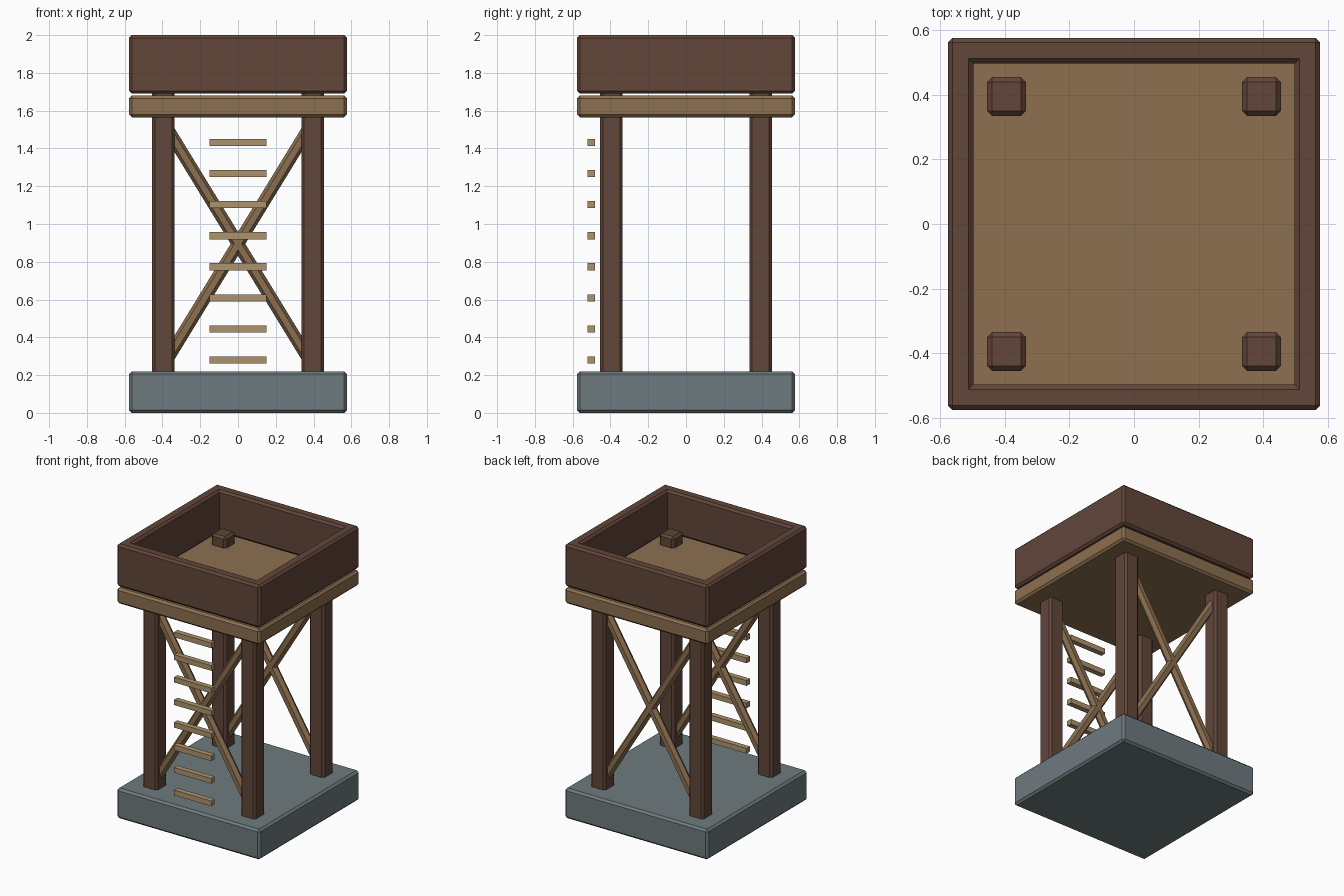
import bpy
from mathutils import Vector

if "Cube" in bpy.data.objects:
    bpy.data.objects.remove(bpy.data.objects["Cube"])


def material(name, rgb):
    m = bpy.data.materials.new(name)
    m.diffuse_color = (*rgb, 1)
    m.use_nodes = True
    m.node_tree.nodes["Principled BSDF"].inputs["Base Color"].default_value = m.diffuse_color
    return m


STONE = material("stone", (0.156, 0.195, 0.209))
DARK = material("dark_wood", (0.122, 0.061, 0.042))
PLANK = material("plank_wood", (0.262, 0.162, 0.080))
RUNG = material("rung_wood", (0.413, 0.296, 0.150))


def box(name, lo, hi, mat, bevel=0.015):
    """Axis-aligned box between two corners with chamfered edges."""
    lo, hi = Vector(lo), Vector(hi)
    bpy.ops.mesh.primitive_cube_add(size=1, location=(lo + hi) / 2)
    ob = bpy.context.object
    ob.name = name
    for v in ob.data.vertices:
        v.co *= hi - lo
    ob.data.materials.append(mat)
    if bevel:
        mod = ob.modifiers.new("chamfer", 'BEVEL')
        mod.width = bevel
        mod.segments = 1
    return ob


def beam(name, a, b, radius, mat):
    """Six-sided beam between two points."""
    a, b = Vector(a), Vector(b)
    bpy.ops.mesh.primitive_cylinder_add(vertices=6, radius=radius,
                                        depth=(b - a).length, location=(a + b) / 2)
    ob = bpy.context.object
    ob.name = name
    ob.rotation_euler = (b - a).to_track_quat('Z', 'Y').to_euler()
    ob.data.materials.append(mat)


W = 0.577      # half width of base, deck and parapet
T = 0.08       # parapet thickness
L = 0.395      # leg centre offset
H = 0.06       # leg half width

# Foundation and deck
box("stone_base", (-W, -W, 0), (W, W, 0.22), STONE)
box("deck", (-W, -W, 1.565), (W, W, 1.68), PLANK)

# Legs run through the deck and poke out above it
for sy, depth in ((-1, "front"), (1, "back")):
    for sx, side in ((-1, "left"), (1, "right")):
        x, y = sx * L, sy * L
        box(f"{depth}_{side}_leg", (x - H, y - H, 0.19), (x + H, y + H, 1.76), DARK)
        # Cross braces on the front and back only
        beam(f"{depth}_brace_{side}", (x, y, 0.25), (-x, y, 1.54), 0.033, PLANK)

# Parapet walls overlapping at the corners
Z0, Z1 = 1.69, 2.0
box("front_parapet", (-W, -W, Z0), (W, -W + T, Z1), DARK)
box("back_parapet", (-W, W - T, Z0), (W, W, Z1), DARK)
box("left_parapet", (-W, -W, Z0), (-W + T, W, Z1), DARK)
box("right_parapet", (W - T, -W, Z0), (W, W, Z1), DARK)

# Ladder rungs in front
for i in range(8):
    z = 0.28 + i * 0.1645
    box(f"ladder_rung_{i + 1}", (-0.15, -0.522, z - 0.019), (0.15, -0.483, z + 0.019),
        RUNG, bevel=0)
